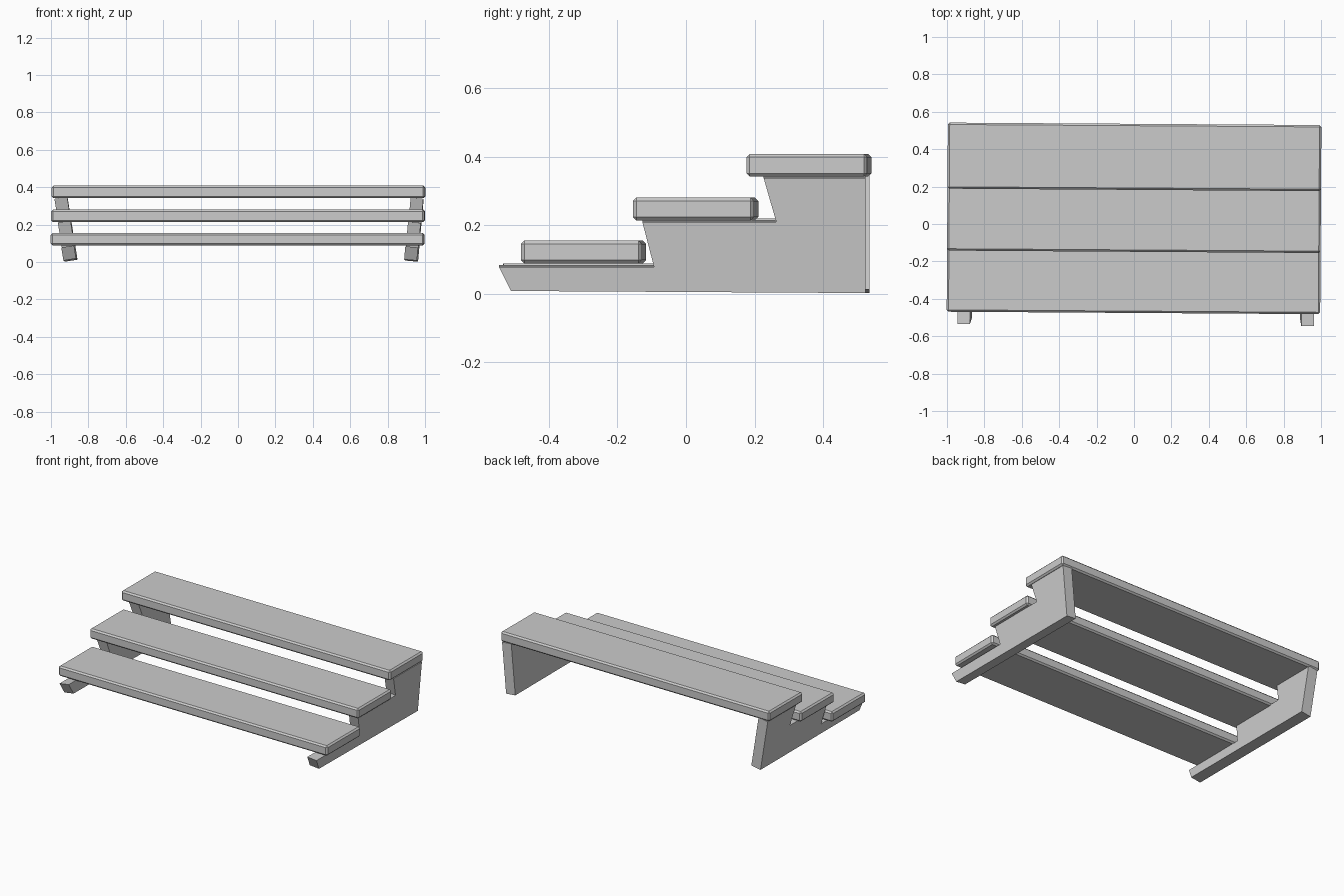
import bpy, bmesh
from mathutils import Matrix

if "Cube" in bpy.data.objects:
    bpy.data.objects.remove(bpy.data.objects["Cube"])

YAW = Matrix.Rotation(-0.0065, 4, 'Z')   # whole bench sits very slightly turned


def finish(name, bm):
    bmesh.ops.transform(bm, matrix=YAW, verts=bm.verts)
    bmesh.ops.recalc_face_normals(bm, faces=bm.faces)
    mesh = bpy.data.meshes.new(name)
    bm.to_mesh(mesh)
    bm.free()
    obj = bpy.data.objects.new(name, mesh)
    bpy.context.collection.objects.link(obj)
    return obj


# Three stepped planks with chamfered edges
def plank(name, y, z):
    bm = bmesh.new()
    bmesh.ops.create_cube(bm, size=1)
    bmesh.ops.scale(bm, vec=(1.997, 0.353, 0.067), verts=bm.verts)
    bmesh.ops.translate(bm, vec=(0, y, z), verts=bm.verts)
    bmesh.ops.bevel(bm, geom=bm.edges[:], offset=0.01, segments=1,
                    affect='EDGES', profile=0.5)
    finish(name, bm)


for name, y, z in (("lower_plank", -0.299, 0.122),
                   ("middle_plank", 0.028, 0.247),
                   ("upper_plank", 0.359, 0.375)):
    plank(name, y, z)

# Stepped side supports, leaning outwards towards the top
PROFILE = [(-0.505, 0.008), (-0.54, 0.078), (-0.087, 0.078), (-0.121, 0.209),
           (0.27, 0.209), (0.233, 0.338), (0.53, 0.338), (0.53, 0.002)]


def side_support(name, side, foot_x, lean):
    thick = 0.068
    bm = bmesh.new()
    outer = [bm.verts.new((side * (foot_x + lean * z), y, z)) for y, z in PROFILE]
    inner = [bm.verts.new((v.co.x - side * thick, v.co.y, v.co.z + lean * thick))
             for v in outer]
    bm.faces.new(outer)
    bm.faces.new(inner[::-1])
    n = len(outer)
    for i in range(n):
        j = (i + 1) % n
        bm.faces.new((outer[i], inner[i], inner[j], outer[j]))
    finish(name, bm)


side_support("right_support", 1, 0.959, 0.09)
side_support("left_support", -1, 0.929, 0.16)
